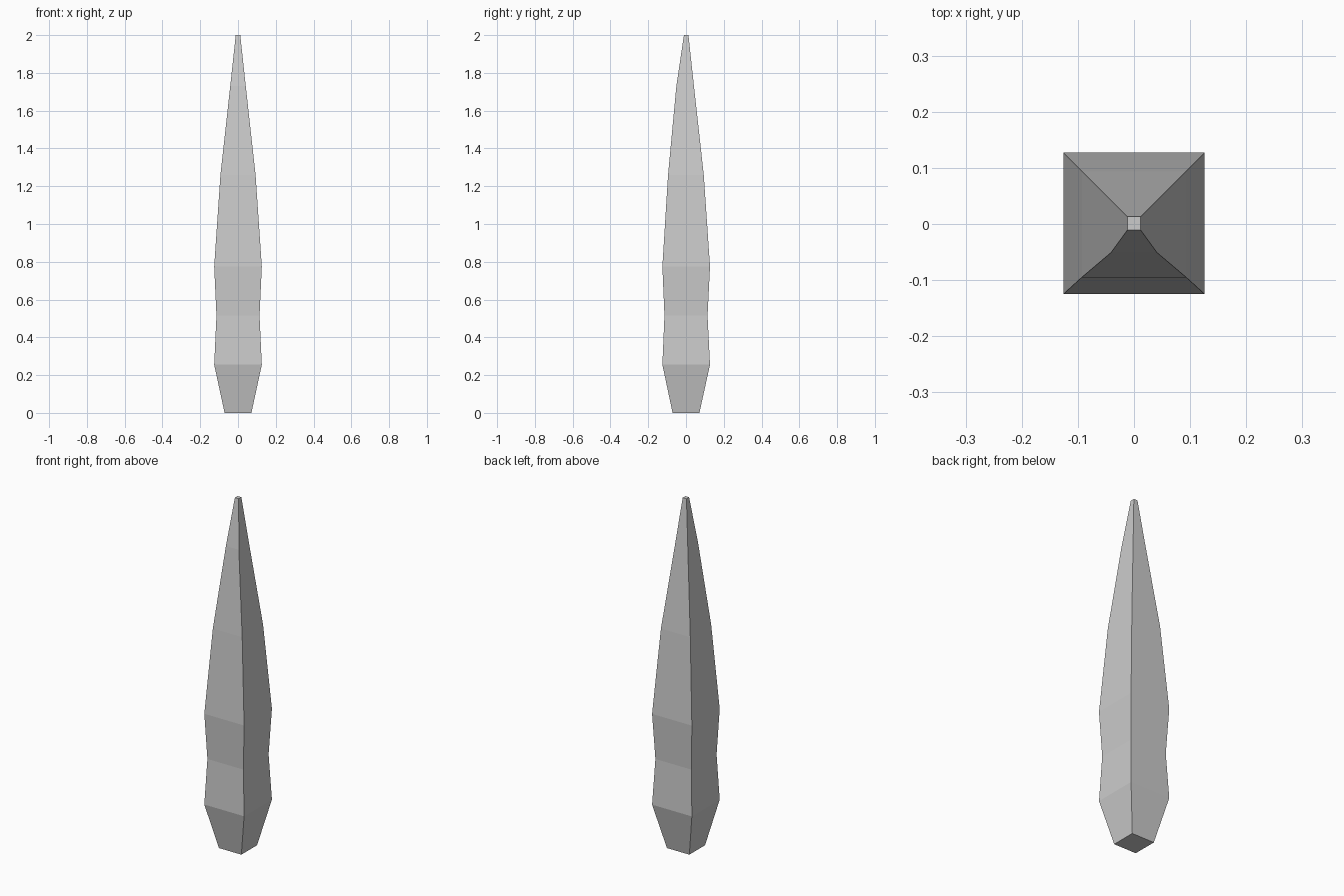
import bpy, bmesh

if "Cube" in bpy.data.objects:
    bpy.data.objects.remove(bpy.data.objects["Cube"])

# Cross-sections of the spike: height, half width, front y, back y
SECTIONS = [
    (0.00, 0.071, -0.071, 0.071),
    (0.255, 0.126, -0.125, 0.127),
    (0.515, 0.114, -0.114, 0.114),
    (0.775, 0.126, -0.125, 0.127),
    (1.26, 0.093, -0.095, 0.094),
    (1.73, 0.041, -0.051, 0.042),
    (2.00, 0.012, -0.011, 0.013),
]


def loft(name, sections):
    """Skin a stack of rectangular sections and cap both ends."""
    bm = bmesh.new()
    rings = []
    for z, w, front, back in sections:
        corners = [(-w, front), (w, front), (w, back), (-w, back)]
        rings.append([bm.verts.new((x, y, z)) for x, y in corners])
    for low, high in zip(rings, rings[1:]):
        for i in range(4):
            j = (i + 1) % 4
            bm.faces.new((low[i], low[j], high[j], high[i]))
    bm.faces.new(rings[0][::-1])
    bm.faces.new(rings[-1])
    bmesh.ops.recalc_face_normals(bm, faces=bm.faces)
    mesh = bpy.data.meshes.new(name)
    bm.to_mesh(mesh)
    bm.free()
    obj = bpy.data.objects.new(name, mesh)
    bpy.context.collection.objects.link(obj)
    return obj


# Tapered four-sided spike
loft("spike", SECTIONS)
